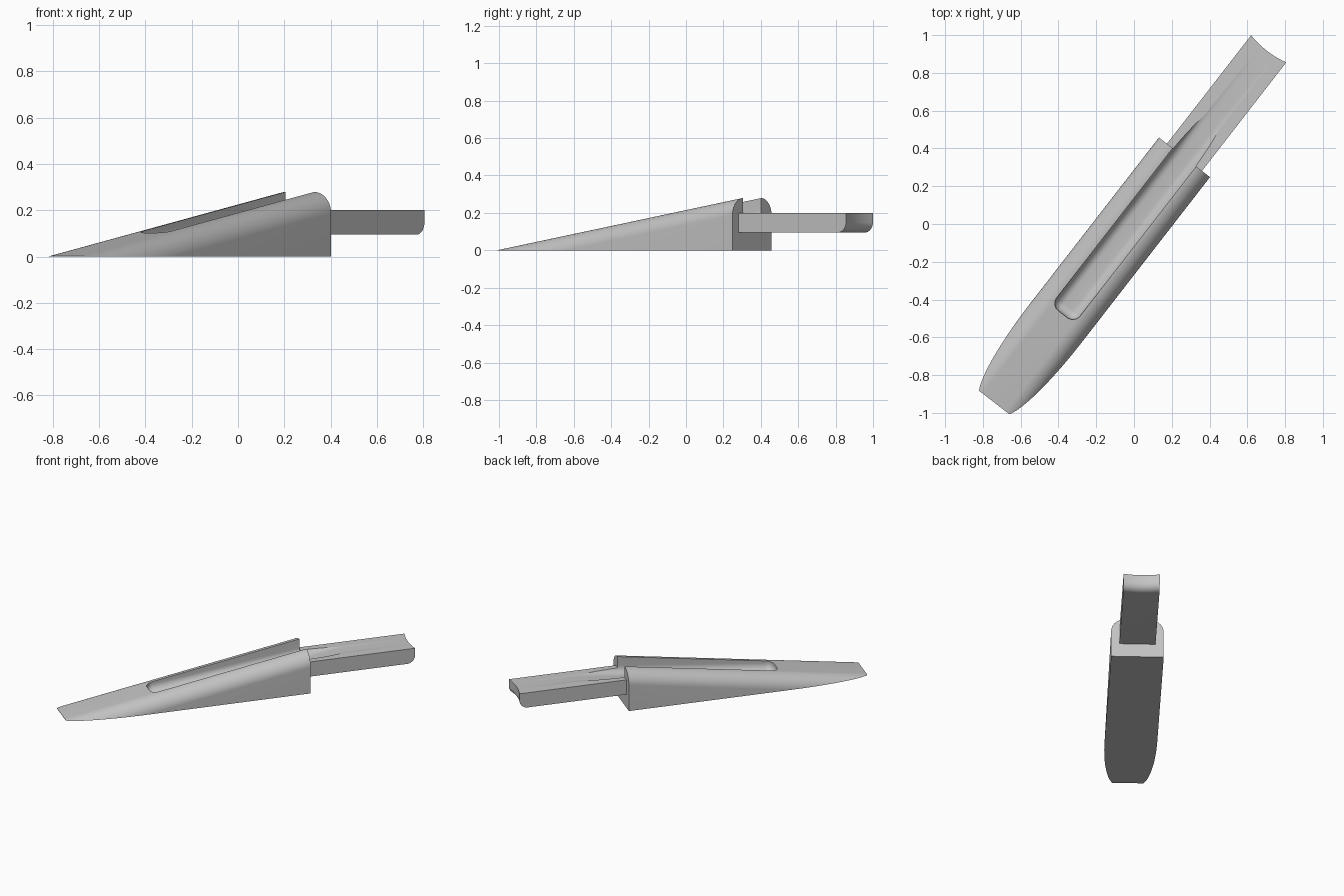
import bpy, bmesh, math

cube = bpy.data.objects.get("Cube")
if cube:
    bpy.data.objects.remove(cube, do_unlink=True)

TIP = (-0.74, -0.945, 0)
HEADING = math.atan2(0.79, 0.613)
LENGTH, HALF, ROUND = 1.643, 0.171, 0.093

grey = bpy.data.materials.new("grey")
grey.use_nodes = True
grey.diffuse_color = (0.55, 0.55, 0.55, 1)
grey.node_tree.nodes["Principled BSDF"].inputs["Base Color"].default_value = grey.diffuse_color


def finish(name, bm):
    """Turn a bmesh laid out along local x into a placed object."""
    bmesh.ops.recalc_face_normals(bm, faces=bm.faces)
    mesh = bpy.data.meshes.new(name)
    bm.to_mesh(mesh)
    bm.free()
    mesh.materials.append(grey)
    obj = bpy.data.objects.new(name, mesh)
    bpy.context.collection.objects.link(obj)
    obj.location = TIP
    obj.rotation_euler.z = HEADING
    return obj


def loft(rings):
    """Skin closed rings of equal length and cap both ends."""
    bm = bmesh.new()
    loops = [[bm.verts.new(p) for p in ring] for ring in rings]
    n = len(loops[0])
    for a, b in zip(loops, loops[1:]):
        for i in range(n):
            j = (i + 1) % n
            bm.faces.new((a[i], a[j], b[j], b[i]))
    bm.faces.new(loops[0])
    bm.faces.new(loops[-1])
    return bm


def arc(cx, cy, r, start, end, steps=16):
    angles = [math.radians(start + (end - start) * i / steps) for i in range(steps + 1)]
    return [(cx + r * math.cos(a), cy + r * math.sin(a)) for a in angles]


# Wedge body: rounded-top section sliding up the slope, trimmed flat at the ground
inner = HALF - ROUND
section = ([(-HALF, -0.4)] + arc(-inner, -ROUND, ROUND, 180, 90)
           + arc(inner, -ROUND, ROUND, 90, 0) + [(HALF, -0.4)])
rings = [[(s, y, z + 0.003 + 0.168 * s) for y, z in section] for s in (0, LENGTH)]
bm = loft(rings)
bmesh.ops.bisect_plane(bm, geom=bm.verts[:] + bm.edges[:] + bm.faces[:],
                       plane_co=(0, 0, 0), plane_no=(0, 0, 1), clear_inner=True)
bmesh.ops.holes_fill(bm, edges=bm.edges[:], sides=0)
body = finish("wedge_body", bm)

# Tang: rectangular bar with rounded lower end and a slightly hollow end face
START, END, TANG_HALF, LOW, HIGH, R = 1.61, 2.37, 0.1175, 0.095, 0.2, 0.055
rings = []
for i in range(17):
    t = i / 8 - 1
    end = END - 0.014 * (1 - t * t)
    side = [(START, HIGH), (START, LOW)] + arc(end - R, LOW + R, R, -90, 0, 12) + [(end, HIGH)]
    rings.append([(x, t * TANG_HALF, z) for x, z in side])
tang = finish("tang", loft(rings))

# Groove cutter: rounded box sheared to a gentle slope
bm = bmesh.new()
bmesh.ops.create_cube(bm, size=1)
for v in bm.verts:
    v.co.x = 0.592 if v.co.x < 0 else 2.3
    v.co.y *= 0.157
    v.co.z = 0 if v.co.z < 0 else 0.6
bmesh.ops.bevel(bm, geom=bm.edges[:], offset=0.05, offset_type='OFFSET', segments=10,
                profile=0.5, affect='EDGES')
for v in bm.verts:
    v.co.z += 0.2 + 0.12 * (v.co.x - 1.93)
cutter = finish("groove_cutter", bm)
cutter.hide_render = True

# Cut the groove through both parts and shade them
for part in (body, tang):
    mod = part.modifiers.new("groove", 'BOOLEAN')
    mod.operation = 'DIFFERENCE'
    mod.solver = 'EXACT'
    mod.object = cutter
    bpy.ops.object.select_all(action='DESELECT')
    part.select_set(True)
    bpy.context.view_layer.objects.active = part
    bpy.ops.object.modifier_apply(modifier=mod.name)
    bpy.ops.object.shade_smooth_by_angle(angle=math.radians(30))

bpy.data.objects.remove(cutter, do_unlink=True)
